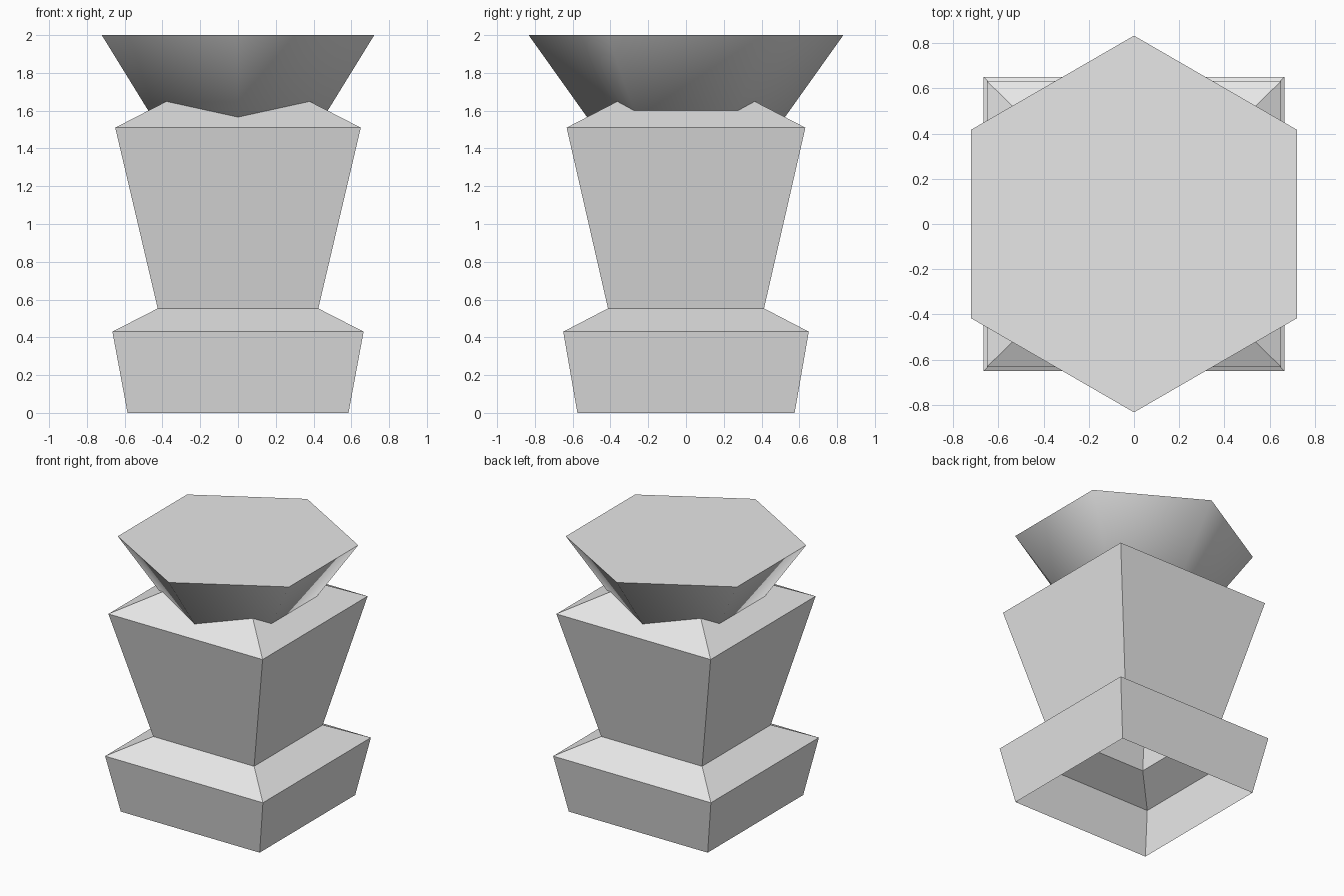
import bpy, bmesh, math

old = bpy.data.objects.get("Cube")
if old:
    bpy.data.objects.remove(old, do_unlink=True)

grey = bpy.data.materials.new("light grey")
grey.use_nodes = True
GREY = (0.8, 0.8, 0.8, 1)
grey.diffuse_color = GREY
grey.node_tree.nodes["Principled BSDF"].inputs["Base Color"].default_value = GREY


def finish(bm, name):
    bmesh.ops.recalc_face_normals(bm, faces=bm.faces)
    mesh = bpy.data.meshes.new(name)
    bm.to_mesh(mesh)
    bm.free()
    mesh.materials.append(grey)
    obj = bpy.data.objects.new(name, mesh)
    bpy.context.collection.objects.link(obj)
    return obj


# Square stacked body, hollow and open underneath: half x, half y, height
profile = [
    (0.585, 0.575, 0.0),
    (0.665, 0.65, 0.43),
    (0.425, 0.413, 0.553),
    (0.65, 0.632, 1.51),
    (0.30, 0.285, 1.69),
]
corners = [(-1, -1), (1, -1), (1, 1), (-1, 1)]
bm = bmesh.new()
rings = [[bm.verts.new((sx * hx, sy * hy, z)) for sx, sy in corners]
         for hx, hy, z in profile]
for low, high in zip(rings, rings[1:]):
    for i in range(4):
        j = (i + 1) % 4
        bm.faces.new((low[i], low[j], high[j], high[i]))
bm.faces.new(rings[-1])
finish(bm, "body")

# Inverted six-sided cone set into the shoulders
RADIUS, TIP, TOP = 0.833, 0.83, 2.0
bm = bmesh.new()
tip = bm.verts.new((0, 0, TIP))
rim = [bm.verts.new((RADIUS * math.sin(i * math.pi / 3),
                     RADIUS * math.cos(i * math.pi / 3), TOP)) for i in range(6)]
for i in range(6):
    bm.faces.new((tip, rim[i], rim[(i + 1) % 6]))
bm.faces.new(rim)
head = finish(bm, "head")

bpy.ops.object.select_all(action='DESELECT')
head.select_set(True)
bpy.context.view_layer.objects.active = head
bpy.ops.object.shade_smooth_by_angle(angle=math.radians(65))
